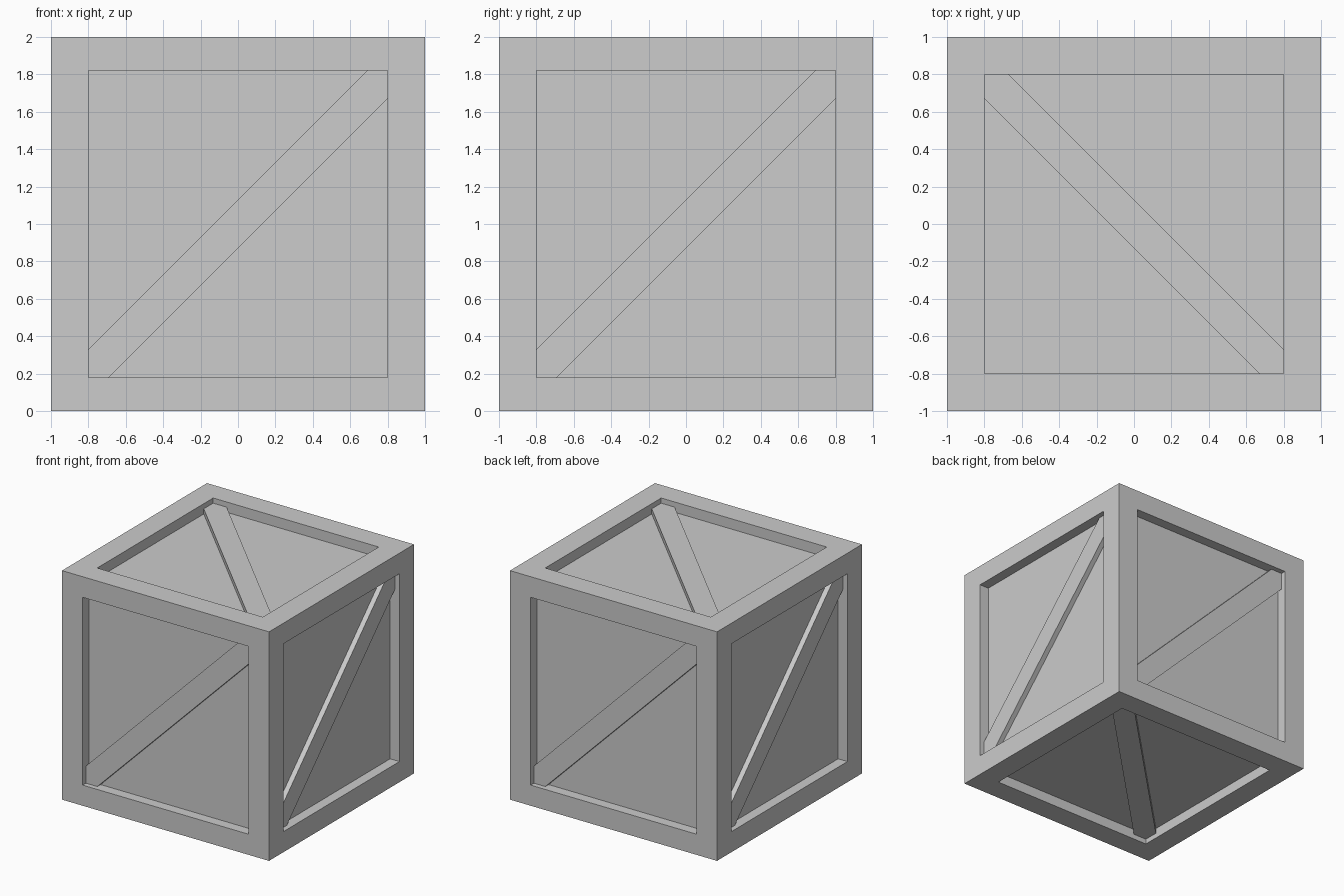
import bpy
from math import pi, radians
from mathutils import Matrix, Vector

default_cube = bpy.data.objects.get("Cube")
if default_cube:
    bpy.data.objects.remove(default_cube, do_unlink=True)

# One plain grey for the whole crate
GREY = (0.604, 0.604, 0.604, 1.0)
grey = bpy.data.materials.new("plain_grey")
grey.use_nodes = True
grey.diffuse_color = GREY
grey.node_tree.nodes["Principled BSDF"].inputs["Base Color"].default_value = GREY

POST = 0.2       # post width and rail depth
RAIL = 0.18      # rail height
RECESS = 0.09    # panels sit this far behind the frame
BRACE_W = 0.184  # diagonal brace width
BRACE_T = 0.045  # brace height above its panel
CENTRE = Vector((0, 0, 1))


def box(name, size, matrix):
    """Add a box of the given size, with its rotation and position baked in."""
    bpy.ops.mesh.primitive_cube_add(size=1)
    obj = bpy.context.object
    obj.name = obj.data.name = name
    obj.data.transform(matrix @ Matrix.Diagonal((*size, 1)))
    obj.data.materials.append(grey)
    return obj


# Corner posts
for side, sx in (("left", 1), ("right", -1)):
    for end, sy in (("front", -1), ("back", 1)):
        spot = Vector((sx * (1 - POST / 2), sy * (1 - POST / 2), 1))
        box(f"{end}_{side}_post", (POST, POST, 2), Matrix.Translation(spot))

# Rails between the posts, at the bottom and the top of each side
sides = ("front", "left", "back", "right")
for i, side in enumerate(sides):
    turn = Matrix.Rotation(i * pi / 2, 4, "Z")
    for level, z in (("bottom", RAIL / 2), ("top", 2 - RAIL / 2)):
        spot = Matrix.Translation((0, -1 + POST / 2, z))
        box(f"{side}_{level}_rail", (2 - 2 * POST, POST, RAIL), turn @ spot)

# Inner box whose six faces are the recessed panels
inner = 2 - 2 * RECESS
box("panels", (inner, inner, inner), Matrix.Translation(CENTRE))

# Diagonal braces, ends buried in the frame
turns = {side: Matrix.Rotation(i * pi / 2, 4, "Z") for i, side in enumerate(sides)}
flip = Matrix.Rotation(pi / 2, 4, "Z")
turns["top"] = flip @ Matrix.Rotation(-pi / 2, 4, "X")
turns["bottom"] = Matrix.Rotation(pi, 4, "X") @ turns["top"]
thick = BRACE_T + 0.02
spot = Matrix.Translation((0, -1 + RECESS - BRACE_T + thick / 2, 0))
tilt = Matrix.Rotation(radians(-45), 4, "Y")
for side, turn in turns.items():
    box(f"{side}_brace", (2.4, thick, BRACE_W),
        Matrix.Translation(CENTRE) @ turn @ spot @ tilt)
